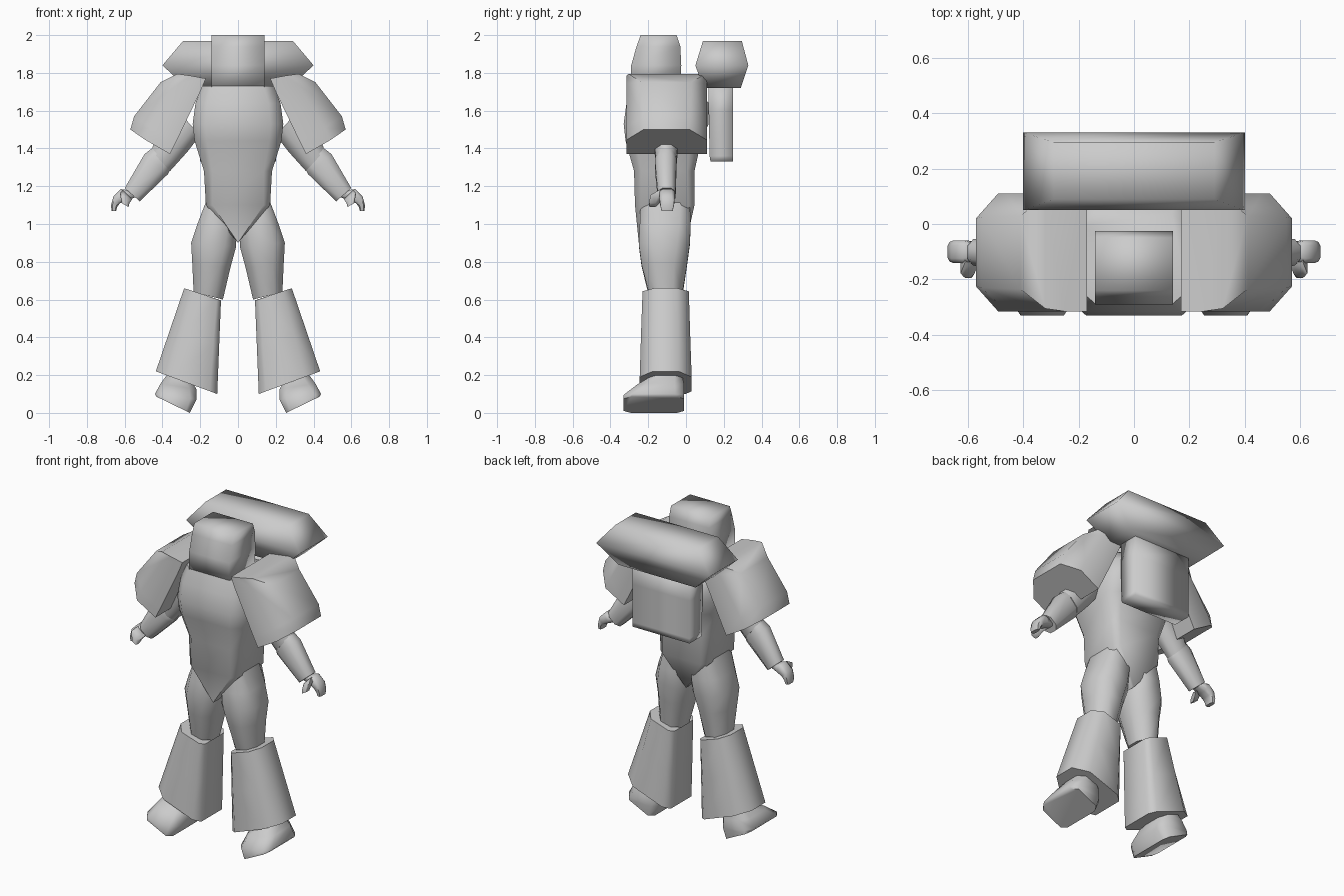
import bpy, bmesh, math

grey = bpy.data.materials.new("plain grey")
grey.diffuse_color = (0.6, 0.6, 0.6, 1)


def ring(a, b, y0, y1, ca=0.2, cb=0.2):
    """Chamfered section from a=(x,z) to b=(x,z), spanning y0..y1; ca/cb = chamfer at each end."""
    def p(t, s):
        return (a[0] + (b[0] - a[0]) * t, y0 + (y1 - y0) * s, a[1] + (b[1] - a[1]) * t)
    return [p(0, ca), p(ca, 0), p(1 - cb, 0), p(1, cb),
            p(1, 1 - cb), p(1 - cb, 1), p(ca, 1), p(0, 1 - ca)]


def loft(name, rings, angle=60, mirror=False):
    """Skin a stack of rings, cap both ends, optionally flip to -x."""
    bm = bmesh.new()
    s = -1 if mirror else 1
    vs = [[bm.verts.new((s * x, y, z)) for x, y, z in r] for r in rings]
    n = len(vs[0])
    for lo, hi in zip(vs, vs[1:]):
        for i in range(n):
            j = (i + 1) % n
            bm.faces.new((lo[i], lo[j], hi[j], hi[i]))
    bm.faces.new(vs[0])
    bm.faces.new(vs[-1])
    bmesh.ops.remove_doubles(bm, verts=bm.verts, dist=0.0005)
    bmesh.ops.recalc_face_normals(bm, faces=bm.faces)
    me = bpy.data.meshes.new(name)
    bm.to_mesh(me)
    bm.free()
    me.materials.append(grey)
    ob = bpy.data.objects.new(name, me)
    bpy.context.collection.objects.link(ob)
    bpy.ops.object.select_all(action='DESELECT')
    ob.select_set(True)
    bpy.context.view_layer.objects.active = ob
    bpy.ops.object.shade_smooth_by_angle(angle=math.radians(angle))
    return ob


def pair(name, rings, angle=60):
    loft("right_" + name, rings, angle)
    loft("left_" + name, rings, angle, True)


def flat(w, z, y0, y1, c=0.2):
    return ring((-w, z), (w, z), y0, y1, c, c)


def box(w, z, y0, y1):
    return [(-w, y0, z), (w, y0, z), (w, y1, z), (-w, y1, z)]


# Torso, ending in a keel between the legs
loft("torso", [
    flat(0.0, 0.90, -0.25, 0.0, 0.1),
    flat(0.17, 1.10, -0.27, 0.045, 0.1),
    flat(0.18, 1.28, -0.275, 0.045, 0.12),
    flat(0.23, 1.44, -0.32, 0.08, 0.14),
    flat(0.24, 1.53, -0.33, 0.12, 0.14),
    flat(0.225, 1.64, -0.315, 0.12, 0.14),
    flat(0.19, 1.73, -0.29, 0.04, 0.14)])

# Head
loft("head", [box(0.14, 1.72, -0.29, -0.03), box(0.14, 1.84, -0.29, -0.025),
              box(0.14, 1.94, -0.262, -0.03), box(0.14, 2.0, -0.24, -0.05)], 100)

# Back launcher and its pack
loft("back_bar", [box(0.27, 1.72, 0.09, 0.29), box(0.40, 1.84, 0.05, 0.33),
                  box(0.29, 1.97, 0.09, 0.295)], 180)
loft("back_pack", [box(0.2, 1.33, 0.13, 0.25), box(0.2, 1.36, 0.125, 0.25),
                   box(0.2, 1.60, 0.12, 0.25), box(0.2, 1.74, 0.12, 0.25)], 100)


# Shoulder armour
def pad(i, m, o, cut):
    f, b = -0.315, 0.11
    return [(i[0], f, i[1]), (m[0], f, m[1]), (o[0], f + cut, o[1]),
            (o[0], b - cut, o[1]), (m[0], b, m[1]), (i[0], b, i[1])]


pair("shoulder_armour", [
    pad((0.17, 1.77), (0.25, 1.785), (0.32, 1.795), 0.01),
    pad((0.20, 1.70), (0.31, 1.745), (0.41, 1.75), 0.08),
    pad((0.33, 1.43), (0.46, 1.51), (0.55, 1.57), 0.085),
    pad((0.36, 1.37), (0.49, 1.445), (0.57, 1.50), 0.09)], 50)

# Upper arm, forearm and cuffed wrist
pair("upper_arm", [
    ring((0.20, 1.47), (0.32, 1.60), -0.18, -0.03, 0.28, 0.28),
    ring((0.27, 1.38), (0.41, 1.50), -0.17, -0.04, 0.28, 0.28),
    ring((0.36, 1.28), (0.46, 1.39), -0.16, -0.05, 0.28, 0.28)])
pair("forearm", [
    ring((0.35, 1.31), (0.43, 1.42), -0.15, -0.06, 0.25, 0.25),
    ring((0.37, 1.265), (0.495, 1.37), -0.165, -0.05, 0.25, 0.25),
    ring((0.52, 1.12), (0.60, 1.19), -0.15, -0.055, 0.25, 0.25)])

# Hand with curled fingers and a thumb
pair("hand", [
    ring((0.545, 1.14), (0.585, 1.18), -0.13, -0.07),
    ring((0.59, 1.125), (0.62, 1.185), -0.14, -0.06),
    ring((0.625, 1.11), (0.66, 1.145), -0.14, -0.06),
    ring((0.64, 1.09), (0.672, 1.10), -0.135, -0.065),
    ring((0.645, 1.07), (0.67, 1.07), -0.13, -0.07)])
pair("thumb", [
    ring((0.56, 1.13), (0.61, 1.18), -0.15, -0.10),
    ring((0.575, 1.11), (0.625, 1.16), -0.19, -0.13),
    ring((0.58, 1.09), (0.615, 1.11), -0.195, -0.155)])

# Thigh, narrowing to the knee
pair("thigh", [
    ring((0.04, 1.13), (0.165, 1.13), -0.24, 0.02),
    ring((0.01, 0.98), (0.215, 1.0), -0.245, 0.025, 0.22, 0.22),
    ring((0.01, 0.88), (0.248, 0.90), -0.25, 0.02, 0.25, 0.25),
    ring((0.04, 0.77), (0.242, 0.79), -0.235, 0.005, 0.28, 0.28),
    ring((0.08, 0.60), (0.235, 0.64), -0.195, -0.02, 0.28, 0.28)])

# Flared shin armour
pair("shin_armour", [
    ring((0.09, 0.595), (0.285, 0.66), -0.23, 0.015, 0.12, 0.25),
    ring((0.10, 0.35), (0.36, 0.44), -0.238, 0.022, 0.12, 0.25),
    ring((0.11, 0.10), (0.435, 0.22), -0.245, 0.03, 0.12, 0.25)], 50)

# Tilted foot
pair("foot", [
    ring((0.255, 0.0), (0.43, 0.085), -0.33, -0.01, 0.12, 0.12),
    ring((0.22, 0.07), (0.44, 0.10), -0.33, -0.01, 0.15, 0.15),
    ring((0.22, 0.125), (0.41, 0.155), -0.26, -0.01, 0.2, 0.2),
    ring((0.24, 0.16), (0.37, 0.21), -0.18, -0.02, 0.25, 0.25),
    ring((0.22, 0.24), (0.33, 0.28), -0.17, -0.03, 0.25, 0.25)])
